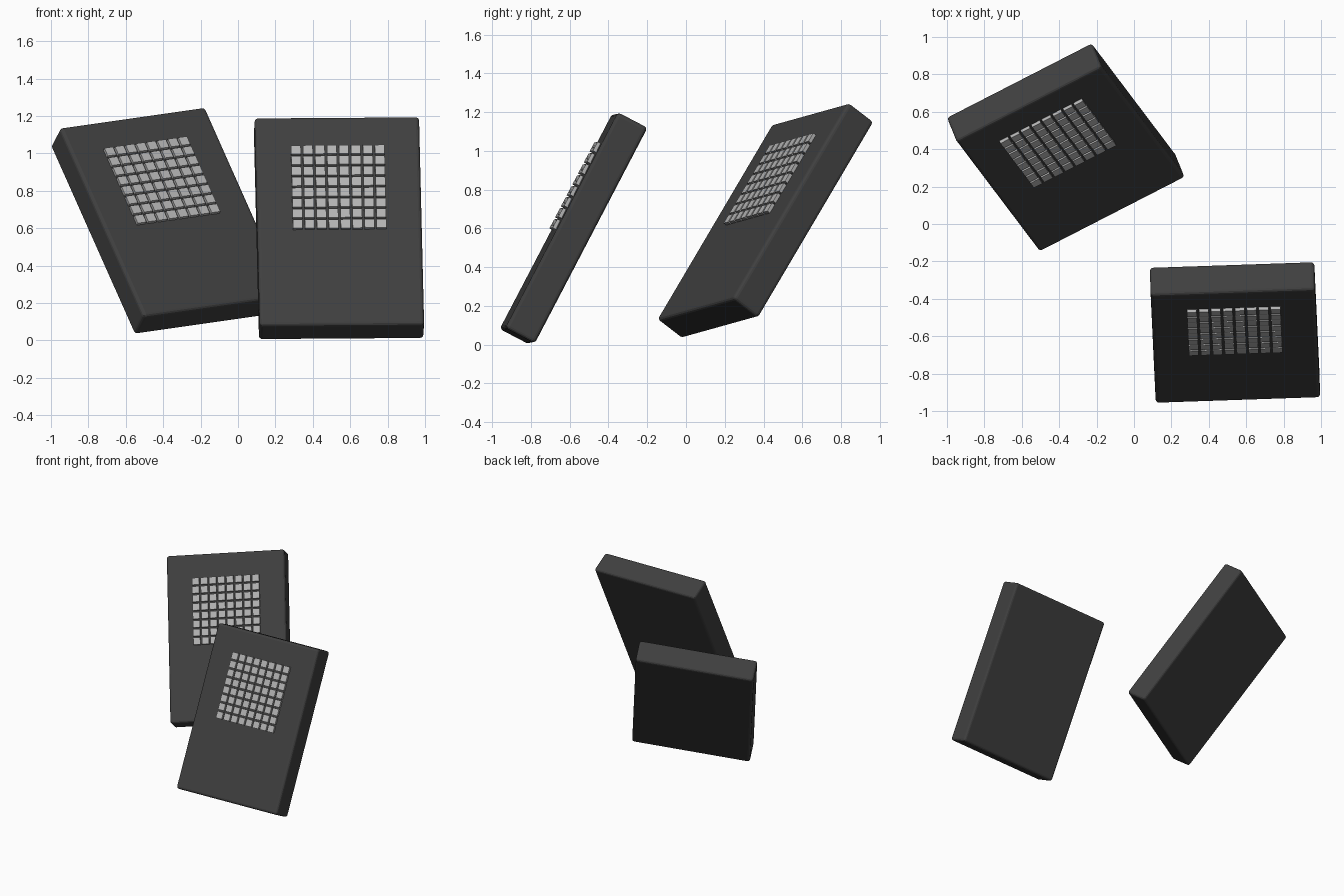
import bpy, bmesh
from mathutils import Matrix, Vector

if "Cube" in bpy.data.objects:
    bpy.data.objects.remove(bpy.data.objects["Cube"])

W, H, D = 0.88, 1.255, 0.172       # slab width, height, thickness
GRID, N, TILE, RISE = 0.5, 8, 0.052, 0.018


def material(name, value):
    m = bpy.data.materials.new(name)
    m.diffuse_color = (value, value, value, 1)
    m.use_nodes = True
    m.node_tree.nodes["Principled BSDF"].inputs["Base Color"].default_value = m.diffuse_color
    return m


charcoal = material("charcoal", 0.05)
light_grey = material("light grey", 0.45)


def frame(centre, across, up):
    """Slab frame: x across, y through the thickness (front is -y), z up the slab."""
    x = Vector(across).normalized()
    z = Vector(up)
    z = (z - x * z.dot(x)).normalized()
    y = z.cross(x)
    m = Matrix((x, y, z)).transposed().to_4x4()
    m.translation = Vector(centre)
    return m


def add_box(bm, centre, size):
    bmesh.ops.create_cube(bm, size=1.0,
                          matrix=Matrix.Translation(centre) @ Matrix.Diagonal((*size, 1)))


def finish(bm, name, mat, matrix):
    mesh = bpy.data.meshes.new(name)
    bm.to_mesh(mesh)
    bm.free()
    mesh.materials.append(mat)
    ob = bpy.data.objects.new(name, mesh)
    ob.matrix_world = matrix
    bpy.context.collection.objects.link(ob)
    return ob


def build_slab(prefix, matrix):
    # Slab body with softened edges
    bm = bmesh.new()
    add_box(bm, (0, 0, 0), (W, D, H))
    body = finish(bm, prefix + "_slab", charcoal, matrix)
    bevel = body.modifiers.new("soft_edges", "BEVEL")
    bevel.width = 0.018
    bevel.segments = 3

    # Square grid of raised tiles on the upper front face
    bm = bmesh.new()
    pitch = (GRID - TILE) / (N - 1)
    middle = H / 2 - 0.18 - GRID / 2
    for i in range(N):
        for j in range(N):
            x = (i - (N - 1) / 2) * pitch
            z = middle + (j - (N - 1) / 2) * pitch
            add_box(bm, (x, -D / 2 - RISE / 2 + 0.002, z), (TILE, RISE + 0.004, TILE))
    finish(bm, prefix + "_tiles", light_grey, matrix)


build_slab("left", frame((-0.365, 0.41, 0.64), (0.77, 0.395, 0.11), (-0.445, 0.59, 1.0)))
build_slab("right", frame((0.54, -0.58, 0.6), (0.88, 0.03, 0.006), (-0.03, 0.58, 1.11)))
